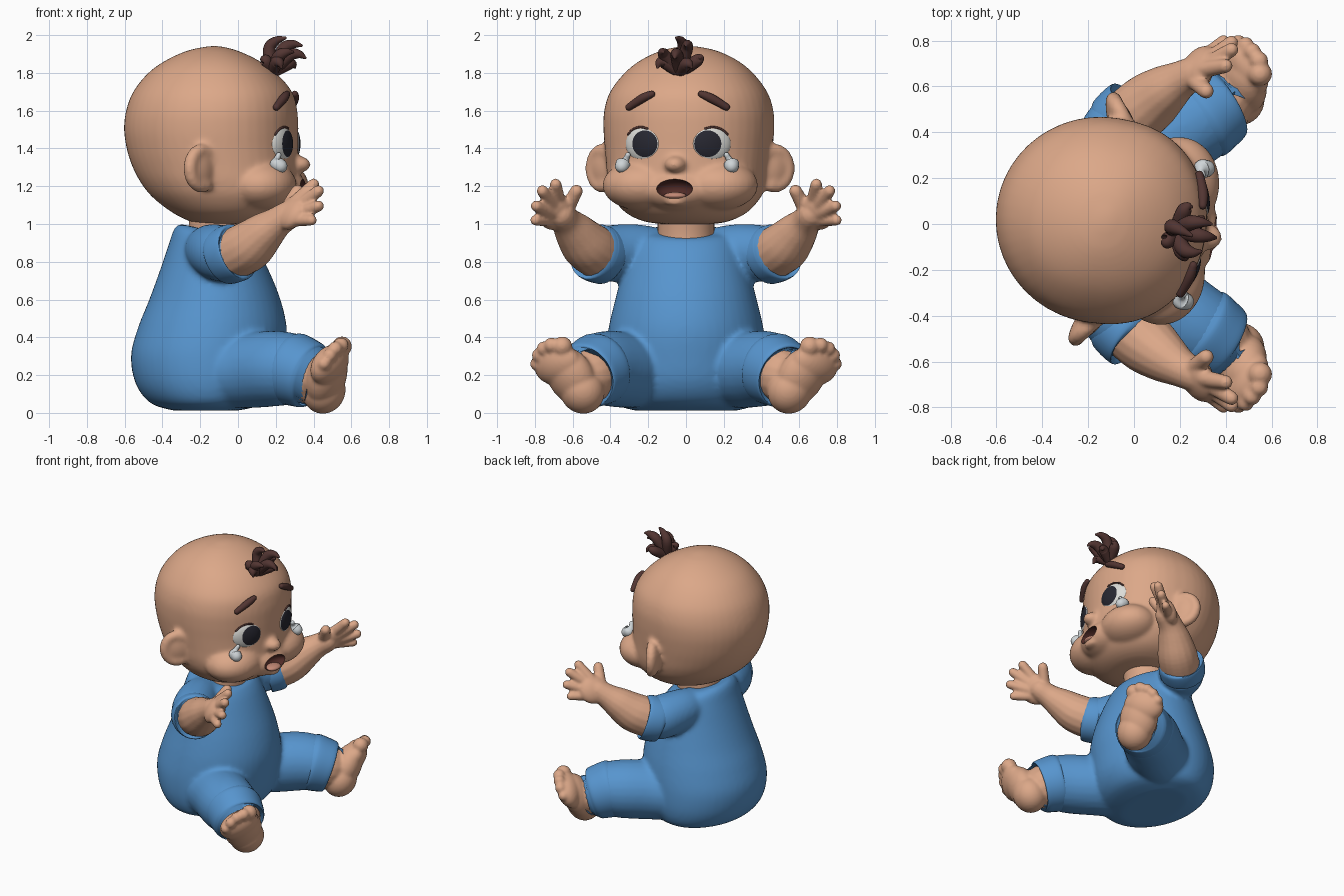
import bpy, bmesh, math
from mathutils import Vector, Matrix
from mathutils.bvhtree import BVHTree

if "Cube" in bpy.data.objects:
    bpy.data.objects.remove(bpy.data.objects["Cube"])


def mat(name, r, g, b):
    m = bpy.data.materials.new(name)
    m.diffuse_color = (r, g, b, 1)
    m.use_nodes = True
    m.node_tree.nodes["Principled BSDF"].inputs["Base Color"].default_value = m.diffuse_color
    return m


SKIN = mat("skin", 0.715, 0.39, 0.248)
BLUE = mat("romper blue", 0.095, 0.30, 0.62)
HAIR = mat("hair brown", 0.085, 0.036, 0.032)
WHITE = mat("eye white", 0.72, 0.72, 0.69)
PUPIL = mat("pupil dark", 0.02, 0.02, 0.03)
MOUTH = mat("mouth dark", 0.08, 0.024, 0.02)
TONGUE = mat("tongue pink", 0.55, 0.25, 0.18)
TEAR = mat("tear", 0.62, 0.66, 0.68)


# ---- helpers ----
def spline(pts, n=5):
    """Catmull-Rom through tuples of any length."""
    P = [pts[0]] + list(pts) + [pts[-1]]
    out = []
    for i in range(1, len(P) - 2):
        for k in range(n):
            t = k / n
            out.append([0.5 * (2 * b + (c - a) * t + (2 * a - 5 * b + 4 * c - d) * t * t
                               + (3 * b - a - 3 * c + d) * t ** 3)
                        for a, b, c, d in zip(P[i - 1], P[i], P[i + 1], P[i + 2])])
    return out + [list(pts[-1])]


def skin_rings(bm, rings):
    vs = [[bm.verts.new(p) for p in r] for r in rings]
    n = len(vs[0])
    for a, b in zip(vs, vs[1:]):
        for i in range(n):
            bm.faces.new((a[i], a[(i + 1) % n], b[(i + 1) % n], b[i]))
    bm.faces.new(vs[0][::-1])
    bm.faces.new(vs[-1])


def loft(bm, rows, front=1.0, n=48):
    """Rows: z, back x, front x, half width, tilt."""
    rings = []
    for z, xb, xf, hw, tilt in spline(rows):
        cx, rx, ring = (xb + xf) / 2, (xf - xb) / 2, []
        for i in range(n):
            a = math.tau * i / n
            c = math.cos(a)
            x = rx * (c ** front if c > 0 else c)
            ring.append((cx + x, hw * math.sin(a), z + tilt * x))
        rings.append(ring)
    skin_rings(bm, rings)


def tube(bm, pts, round_ends=True, n=16):
    """Points: x, y, z, radius."""
    path = [(Vector(p[:3]), p[3]) for p in spline(pts)]
    t0 = (path[1][0] - path[0][0]).normalized()
    t1 = (path[-1][0] - path[-2][0]).normalized()
    if round_ends:
        steps = [math.radians(a) for a in (25, 50, 72, 85)]
        (p0, r0), (p1, r1) = path[0], path[-1]
        path = ([(p0 - t0 * r0 * math.sin(a), r0 * math.cos(a)) for a in steps[::-1]] + path
                + [(p1 + t1 * r1 * math.sin(a), r1 * math.cos(a)) for a in steps])
    rings, u = [], t0.orthogonal().normalized()
    for i, (p, r) in enumerate(path):
        t = (path[min(i + 1, len(path) - 1)][0] - path[max(i - 1, 0)][0]).normalized()
        u = (u - t * u.dot(t)).normalized()
        w = t.cross(u)
        rings.append([p + (u * math.cos(math.tau * k / n) + w * math.sin(math.tau * k / n)) * r
                      for k in range(n)])
    skin_rings(bm, rings)


def axes(x, y, z):
    return Matrix((x, y, z)).transposed().to_4x4()


def blob(bm, c, radii, rot=Matrix.Identity(4)):
    m = Matrix.Translation(c) @ rot @ Matrix.Diagonal((*radii, 1))
    return bmesh.ops.create_uvsphere(bm, u_segments=32, v_segments=24, radius=1, matrix=m)["verts"]


def bake(ob, angle=50):
    dg = bpy.context.evaluated_depsgraph_get()
    me = bpy.data.meshes.new_from_object(ob.evaluated_get(dg))
    ob.modifiers.clear()
    ob.data = me
    me.shade_smooth()
    me.set_sharp_from_angle(angle=math.radians(angle))


def make(name, bm, mats, voxel=0, smooth=4):
    bmesh.ops.recalc_face_normals(bm, faces=bm.faces[:])
    me = bpy.data.meshes.new(name)
    bm.to_mesh(me)
    bm.free()
    for m in mats:
        me.materials.append(m)
    ob = bpy.data.objects.new(name, me)
    bpy.context.collection.objects.link(ob)
    if voxel:
        r = ob.modifiers.new("blend", "REMESH")
        r.mode, r.voxel_size = "VOXEL", voxel
        s = ob.modifiers.new("soften", "SMOOTH")
        s.factor, s.iterations = 0.5, smooth
    bake(ob)
    return ob


def side(pts, s):
    return [(p[0], p[1] * s, *p[2:]) for p in pts]


# ---- romper: torso, sleeves and legs blended ----
bm = bmesh.new()
loft(bm, [(.012, -.34, 0, .27, 0), (.05, -.46, .14, .38, 0), (.15, -.54, .22, .425, 0),
          (.3, -.567, .25, .43, 0), (.45, -.53, .258, .41, 0), (.6, -.47, .225, .375, 0),
          (.75, -.415, .165, .335, 0), (.87, -.37, .11, .30, -.05), (.94, -.34, .07, .26, -.15),
          (.962, -.31, .05, .20, -.22)])
for s in (1, -1):
    tube(bm, side([(-.17, .14, .86, .12), (-.14, .27, .86, .14), (-.09, .39, .845, .15),
                   (-.04, .45, .835, .145)], s), False, 24)
    tube(bm, side([(-.15, .2, .22, .19), (.05, .3, .225, .2), (.2, .41, .235, .2),
                   (.3, .47, .228, .188), (.36, .515, .2, .172)], s), False, 24)
make("romper", bm, [BLUE], .016, 6)

# ---- cuffs on sleeves and trouser legs ----
for s, label in ((1, "left"), (-1, "right")):
    bm = bmesh.new()
    tube(bm, side([(-.08, .415, .825, .135), (-.07, .425, .83, .152), (-.025, .47, .845, .156),
                   (.0, .49, .855, .15), (.005, .495, .857, .125)], s), False, 32)
    make(label + "_sleeve_cuff", bm, [BLUE])
    bm = bmesh.new()
    tube(bm, side([(.275, .45, .238, .17), (.285, .457, .235, .193), (.345, .50, .212, .186),
                   (.385, .528, .195, .174), (.39, .531, .193, .145)], s), False, 32)
    make(label + "_leg_cuff", bm, [BLUE])

    # ---- arm with hand ----
    bm = bmesh.new()
    tube(bm, side([(-.03, .45, .835, .135), (.06, .525, .885, .134), (.14, .587, .955, .11),
                   (.21, .632, 1.01, .083), (.27, .66, 1.05, .075)], s))
    d = Vector((.6, .35 * s, .5)).normalized()
    w = Vector((-.05, .13 * s, -.2))
    w = (w - d * w.dot(d)).normalized()
    blob(bm, (.285, .685 * s, 1.06), (.1, .102, .055), axes(d, w, d.cross(w)))
    for tip, root, r in (((.40, .69, 1.21), (.31, .675, 1.12), .033),
                         ((.425, .76, 1.175), (.32, .695, 1.09), .033),
                         ((.425, .792, 1.095), (.32, .71, 1.055), .032),
                         ((.39, .797, 1.02), (.30, .72, 1.02), .03),
                         ((.315, .58, 1.175), (.25, .64, 1.06), .036)):
        mid = [(a + b) / 2 for a, b in zip(tip, root)]
        tube(bm, side([(*root, r * 1.15), (*mid, r * 1.05), (*tip, r * .95)], s))
    make(label + "_arm", bm, [SKIN], .010, 3)

    # ---- foot with toes ----
    bm = bmesh.new()
    tube(bm, side([(.30, .47, .215, .15), (.37, .515, .2, .15), (.42, .56, .19, .125)], s))
    t = Vector((.05, .13 * s, .25)).normalized()
    w = Vector((-.58, .65 * s, -.49))
    w = (w - t * w.dot(t)).normalized()
    rot = axes(t, w, t.cross(w))
    blob(bm, (.455, .55 * s, .118), (.125, .12, .112), rot)
    blob(bm, (.468, .61 * s, .195), (.165, .132, .098), rot)
    blob(bm, (.485, .68 * s, .255), (.11, .14, .078), rot)
    for x, y, z, r in ((.55, .655, .352, .053), (.545, .712, .358, .041), (.515, .752, .34, .039),
                       (.487, .78, .305, .037), (.455, .79, .26, .036)):
        blob(bm, (x, y * s, z), (r, r, r))
    make(label + "_foot", bm, [SKIN], .010, 5)

# ---- neck ----
bm = bmesh.new()
loft(bm, [(.86, -.26, .04, .15, 0), (.95, -.26, .04, .15, 0), (1.08, -.26, .06, .15, 0)])
make("neck", bm, [SKIN])

# ---- head with ears, nose, cheeks and muzzle (built straight, turned at the end) ----
bm = bmesh.new()
loft(bm, [(.998, -.05, .14, .11, 0), (1.013, -.12, .28, .22, 0), (1.06, -.215, .375, .32, 0),
          (1.14, -.32, .44, .39, 0), (1.22, -.385, .455, .42, 0), (1.31, -.432, .452, .432, 0),
          (1.4, -.46, .448, .442, 0), (1.5, -.474, .448, .45, 0), (1.6, -.463, .443, .446, 0),
          (1.7, -.425, .415, .414, 0), (1.8, -.345, .33, .338, 0), (1.87, -.245, .23, .25, 0),
          (1.92, -.13, .12, .14, 0), (1.942, -.02, .03, .03, 0)], .84)
blob(bm, (.452, 0, 1.315), (.07, .058, .045))
blob(bm, (.36, 0, 1.18), (.142, .2, .11))
blob(bm, (.465, 0, 1.118), (.035, .06, .024))
for s in (1, -1):
    blob(bm, (.29, .2 * s, 1.205), (.185, .215, .135))
    u, c = Vector((-.62, .78 * s, 0)), Vector((.0, .452 * s, 1.295))
    blob(bm, c, (.1, .112, .05), axes(u, Vector((0, 0, 1)), u.cross(Vector((0, 0, 1)))))
    arc = []
    for a in range(-110, 146, 23):
        p = c + u * .085 * math.cos(math.radians(a)) + Vector((0, 0, .095 * math.sin(math.radians(a))))
        arc.append((*(p + Vector((.01, .008 * s, 0))), .036))
    tube(bm, arc)
head = make("head", bm, [SKIN, MOUTH], .013, 10)
bvh = BVHTree.FromObject(head, bpy.context.evaluated_depsgraph_get())


def on_face(y, z):
    loc, nor, _, _ = bvh.ray_cast(Vector((2, y, z)), Vector((-1, 0, 0)))
    return loc, nor


def face_pt(y, z, r, out=0):
    p, n = on_face(y, z)
    return (*(p + n * out), r)


# ---- open mouth, cut into the head, and tongue ----
mp = on_face(0, 1.187)[0]
bm = bmesh.new()
blob(bm, mp, (.075, .1, .052))
for f in bm.faces:
    f.material_index = 1
cutter = make("mouth_cutter", bm, [SKIN, MOUTH])
cutter.hide_render = True
cut = head.modifiers.new("mouth", "BOOLEAN")
cut.operation, cut.object, cut.solver = "DIFFERENCE", cutter, "EXACT"
bake(head)
bpy.data.objects.remove(cutter)
bm = bmesh.new()
blob(bm, mp + Vector((-.035, 0, -.038)), (.045, .06, .02))
parts = [head, make("tongue", bm, [TONGUE])]

# ---- eyes, lashes, brows and tears ----
for s, label in ((1, "left"), (-1, "right")):
    p, n = on_face(.192 * s, 1.425)
    n = Vector((n.x, n.y, 0)).normalized()
    u, up = Vector((0, 0, 1)).cross(n), Vector((0, 0, 1))
    bm = bmesh.new()
    blob(bm, (0, 0, 0), (1, 1, 1), Matrix.Rotation(math.radians(-21 * s), 4, "Y"))
    pole = Vector((-s * math.sin(math.radians(21)), 0, math.cos(math.radians(21))))
    for f in bm.faces:
        f.material_index = int(f.calc_center_median().normalized().dot(pole) > math.cos(math.radians(45)))
    bm.transform(Matrix.Translation(p - n * .026) @ axes(u, up, n) @ Matrix.Diagonal((.108, .1, .046, 1)))
    parts.append(make(label + "_eye", bm, [WHITE, PUPIL]))
    bm = bmesh.new()
    tube(bm, [face_pt((.192 + .088 * math.cos(a)) * s, 1.425 + .088 * math.sin(a), .006, .002)
              for a in (.6, .95, 1.3, 1.65, 2.0)], n=8)
    parts.append(make(label + "_lash", bm, [HAIR]))
    bm = bmesh.new()
    tube(bm, [face_pt(.13 * s, 1.683, .018, .012), face_pt(.18 * s, 1.662, .024, .012),
              face_pt(.255 * s, 1.617, .019, .012)])
    parts.append(make(label + "_brow", bm, [HAIR]))
    bm = bmesh.new()
    tube(bm, [face_pt(.255 * s, 1.365, .014, .018), face_pt(.268 * s, 1.34, .018, .016),
              face_pt(.285 * s, 1.31, .04, .012), face_pt(.29 * s, 1.297, .038, .012)])
    parts.append(make(label + "_tear", bm, [TEAR]))

# turn the head slightly to one side
turn = Matrix.Translation((-.13, .015, 0)) @ Matrix.Rotation(math.radians(-9), 4, "Z")
for ob in parts:
    ob.data.transform(turn)

# ---- hair tuft of tapered locks ----
bm = bmesh.new()
base = Vector((.18, -.035, 1.80))
for tip, lift in (((.25, -.05, 1.985), (-.05, .03, .03)), ((.335, .0, 1.945), (-.02, .02, .05)),
                  ((.355, -.06, 1.88), (0, 0, .05)), ((.29, -.12, 1.91), (-.02, -.03, .03)),
                  ((.23, -.15, 1.83), (0, -.02, .04)), ((.25, .075, 1.88), (0, .03, .02)),
                  ((.135, -.07, 1.86), (-.01, -.02, .03)), ((.30, .03, 1.83), (.02, 0, .03))):
    tip = Vector(tip)
    mid = (base + tip) / 2 + Vector(lift)
    tube(bm, [(*base, .03), (*mid, .034), (*(mid.lerp(tip, .6) + Vector(lift) * .3), .024), (*tip, .008)], n=12)
make("hair_tuft", bm, [HAIR])
